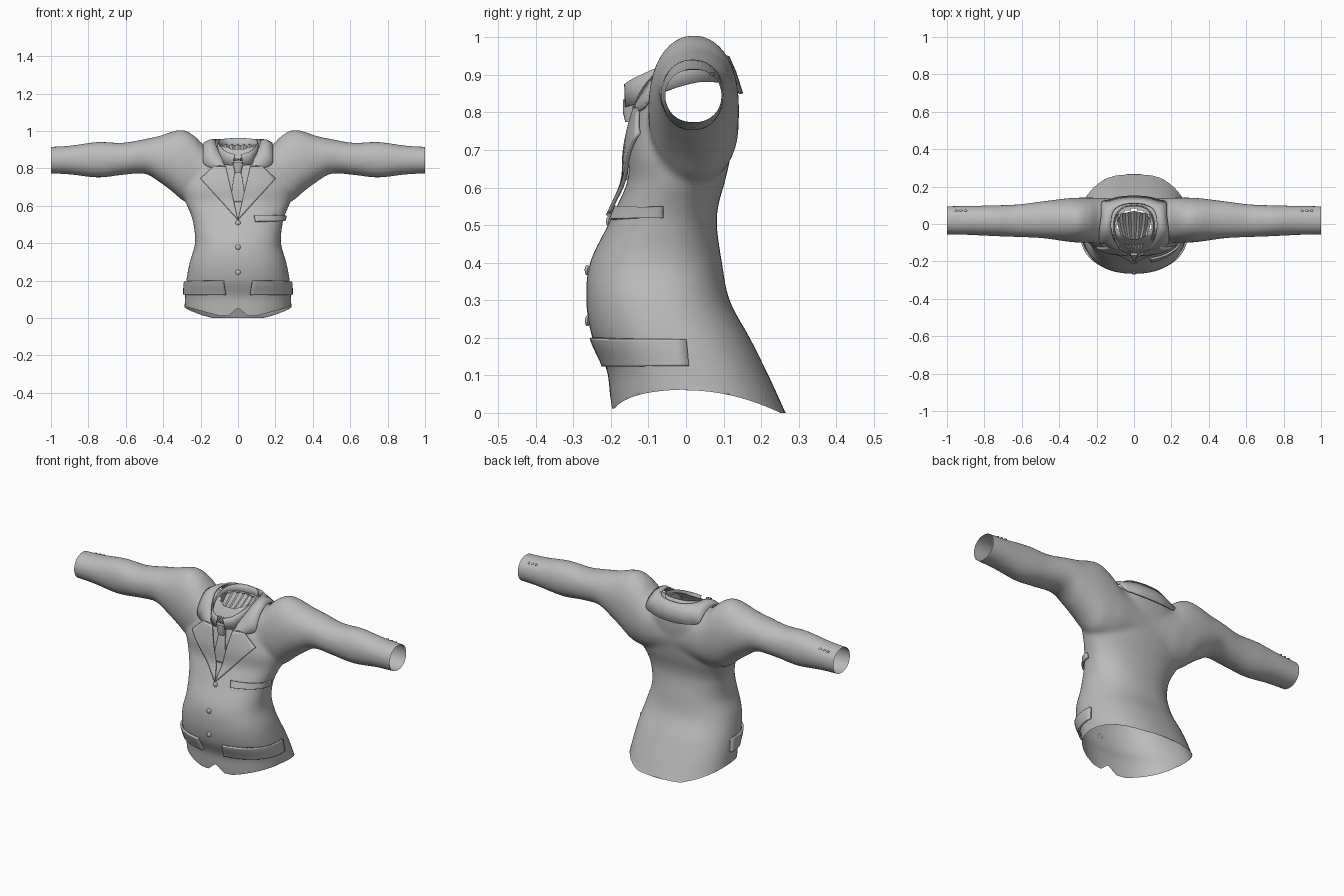
import bpy, bmesh, math
from mathutils import Vector
from mathutils.bvhtree import BVHTree

cube = bpy.data.objects.get("Cube")
if cube:
    bpy.data.objects.remove(cube, do_unlink=True)

cloth = bpy.data.materials.new("grey_cloth")
cloth.use_nodes = True
GREY = (0.5, 0.5, 0.5, 1)
cloth.diffuse_color = GREY
cloth.node_tree.nodes["Principled BSDF"].inputs["Base Color"].default_value = GREY
parts = []


def add_object(name, bm, thickness=0):
    mesh = bpy.data.meshes.new(name)
    bm.to_mesh(mesh)
    bm.free()
    mesh.materials.append(cloth)
    obj = bpy.data.objects.new(name, mesh)
    bpy.context.collection.objects.link(obj)
    if thickness:
        mod = obj.modifiers.new("thickness", "SOLIDIFY")
        mod.thickness, mod.offset = thickness, 0
    parts.append(obj)
    return obj


def spline(rows, steps):
    """Smooth curve through rows of numbers."""
    out = []
    last = len(rows) - 1
    for i in range(last):
        a, b, c, d = [Vector(rows[min(max(k, 0), last)]) for k in range(i - 1, i + 3)]
        for s in range(steps):
            t = s / steps
            out.append(b + (c - a) * t / 2 + (a * 2 - b * 5 + c * 4 - d) * t * t / 2
                       + (b * 3 - a - c * 3 + d) * t ** 3 / 2)
    return out + [Vector(rows[last])]


def skin(bm, rows, ring=False):
    """Quads between rows of points; rings are capped at both ends."""
    verts = [[bm.verts.new(p) for p in row] for row in rows]
    n = len(rows[0])
    for lower, upper in zip(verts, verts[1:]):
        for j in range(n if ring else n - 1):
            k = (j + 1) % n
            bm.faces.new((lower[j], lower[k], upper[k], upper[j]))
    if ring:
        bm.faces.new(verts[0])
        bm.faces.new(verts[-1])
    bmesh.ops.recalc_face_normals(bm, faces=bm.faces)


def oval(n=40, power=2.3):
    for i in range(n):
        a = math.tau * i / n
        c, s = math.cos(a), math.sin(a)
        yield (math.copysign(abs(c) ** (2 / power), c), math.copysign(abs(s) ** (2 / power), s))


# Torso: height, half width, front, back
torso = [(-.1, .295, -.19, .31), (.05, .287, -.203, .243), (.12, .283, -.213, .21),
         (.2, .277, -.25, .17), (.3, .258, -.266, .116), (.4, .23, -.256, .096),
         (.5, .238, -.208, .082), (.56, .255, -.18, .088), (.62, .28, -.155, .105),
         (.7, .295, -.152, .122), (.8, .26, -.13, .137), (.87, .2, -.1, .137),
         (.92, .13, -.07, .115)]
# Sleeve and shoulder: distance from middle, bottom, top, front, back
sleeve = [(0, .62, .9, -.085, .13), (.1, .62, .905, -.09, .135), (.18, .61, .925, -.1, .14),
          (.23, .61, .972, -.1, .141), (.29, .625, 1.005, -.1, .141),
          (.35, .675, .998, -.095, .138), (.42, .727, .974, -.085, .13),
          (.5, .772, .957, -.075, .12), (.62, .765, .937, -.07, .105),
          (.75, .751, .942, -.065, .1), (.9, .768, .922, -.058, .097),
          (1.05, .774, .914, -.055, .095)]

bm = bmesh.new()
skin(bm, [[(w * c, (f + b) / 2 + (b - f) / 2 * s, z) for c, s in oval()]
          for z, w, f, b in spline(torso, 4)], ring=True)
half = spline(sleeve, 4)
full = [(-r[0], *r[1:]) for r in reversed(half[1:])] + [tuple(r) for r in half]
skin(bm, [[(x, (f + b) / 2 + (b - f) / 2 * c, (lo + hi) / 2 + (hi - lo) / 2 * s)
           for c, s in oval(power=2.1)] for x, lo, hi, f, b in full], ring=True)
jacket = add_object("jacket_body", bm)
mod = jacket.modifiers.new("blend", "REMESH")
mod.mode, mod.voxel_size = "VOXEL", .011
mod = jacket.modifiers.new("soften", "SMOOTH")
mod.factor, mod.iterations = .5, 8
bpy.context.view_layer.update()
blended = bpy.data.meshes.new_from_object(jacket.evaluated_get(bpy.context.evaluated_depsgraph_get()))
jacket.modifiers.clear()


def hem(x, y):
    if y > 0:
        return max(0, .06 - .95 * y * y)
    a = abs(x)
    return .012 + (max(0, .05 - a) * .85 if a < .1 else (a - .1) * .27)


# Open the hem, cuffs and neck
bm = bmesh.new()
bm.from_mesh(blended)
tree = BVHTree.FromBMesh(bm)


def outside(v):
    x, y, z = v.co
    neck = z > .8 and (x / .1) ** 2 + (y / .085) ** 2 < 1
    return abs(x) > 1 or z < hem(x, y) or neck


cut = [f for f in bm.faces if all(outside(v) for v in f.verts)]
bmesh.ops.delete(bm, geom=cut, context="FACES")
for v in bm.verts:
    v.co.x = min(1, max(-1, v.co.x))
    v.co.z = max(v.co.z, hem(v.co.x, v.co.y))
bm.to_mesh(jacket.data)
bm.free()
jacket.data.materials.clear()
jacket.data.materials.append(cloth)


def on_cloth(u, z, lift, wrap=False):
    """Point on the jacket, found straight from the front or around the waist."""
    ray = Vector((-math.sin(u), math.cos(u), 0)) if wrap else Vector((0, 1, 0))
    start = Vector((0, -.03, z)) - ray if wrap else Vector((u, -1, z))
    hit = tree.ray_cast(start, ray)[0]
    if hit is None:
        hit = Vector((u, -.1, z))
    return hit - ray * lift


def patch(name, corners, lift=.008, thickness=.01, wrap=False, n=14):
    a, b, c, d = [Vector(p) for p in corners]
    rows = []
    for i in range(n + 1):
        left, right = a.lerp(d, i / n), b.lerp(c, i / n)
        rows.append([on_cloth(*left.lerp(right, j / n), lift, wrap) for j in range(n + 1)])
    bm = bmesh.new()
    skin(bm, rows)
    add_object(name, bm, thickness)


# Lapels and hip pockets on both sides, chest pocket on the left
for side, s in (("left", 1), ("right", -1)):
    patch(side + "_lapel", [(0, .525), (.2 * s, .745), (.13 * s, .81), (.065 * s, .81)], .013)
    patch(side + "_hip_pocket", [(.33 * s, .125), (1.7 * s, .125), (1.68 * s, .195), (.33 * s, .2)],
          wrap=True)
patch("chest_pocket", [(.5, .515), (1.45, .52), (1.45, .548), (.5, .55)], wrap=True)

# Necktie blade and knot
patch("tie", [(-.016, .8), (.016, .8), (.042, .62), (-.042, .62)], .006, .008)
bm = bmesh.new()
skin(bm, [[(w * c, -.148 + d * s, z) for c, s in oval(16, 3)]
          for z, w, d in ((.775, .016, .014), (.8, .022, .02), (.835, .027, .02))], ring=True)
add_object("tie_knot", bm)


def neck_band(name, stations, thickness, fit=False):
    """Band around the neck, mirrored from one side; stations are upper and lower edge."""
    rows = []
    for r in spline([a + b for a, b in stations], 5):
        top, low = Vector(r[:3]), Vector(r[3:])
        if fit:
            spot, normal = tree.find_nearest(low)[:2]
            low = spot + normal * .01
        rows.append([top, top.lerp(low, .5) + Vector((0, 0, .008)), low])
    rows += [[Vector((-p.x, p.y, p.z)) for p in row] for row in reversed(rows[:-1])]
    bm = bmesh.new()
    skin(bm, rows)
    add_object(name, bm, thickness)


neck_band("jacket_collar", [
    ((.065, -.14, .81), (.135, -.13, .805)), ((.1, -.1, .88), (.185, -.1, .83)),
    ((.122, -.02, .945), (.185, -.02, .93)), ((.11, .07, .955), (.17, .12, .88)),
    ((.06, .105, .95), (.09, .15, .855)), ((0, .112, .948), (0, .15, .85))], .008, fit=True)
neck_band("shirt_collar", [
    ((.015, -.162, .875), (.028, -.16, .815)), ((.065, -.135, .892), (.08, -.13, .825)),
    ((.1, -.06, .925), (.108, -.06, .855)), ((.1, .03, .95), (.105, .03, .88)),
    ((.06, .085, .96), (.063, .088, .88)), ((0, .098, .962), (0, .1, .88))], .006)

# Pleated neckcloth fanning from the knot to the back of the collar
bm = bmesh.new()
rows = []
for i in range(11):
    t = i / 10
    width = .025 + .068 * math.sin(t * math.pi / 2)
    rows.append([(width * (j / 6 - 1), -.155 + .225 * t - .02 * t * abs(j / 6 - 1),
                  .845 + .08 * t - .02 * math.sin(t * math.pi) + .006 * (-1) ** j)
                 for j in range(13)])
skin(bm, rows)
add_object("neckcloth", bm)


# Front buttons and small cuff buttons
def button(name, centre, radius, squash):
    bm = bmesh.new()
    bmesh.ops.create_uvsphere(bm, u_segments=16, v_segments=8, radius=radius)
    for v in bm.verts:
        v.co = Vector(a * b for a, b in zip(v.co, squash)) + centre
    add_object(name, bm)


for i, z in enumerate((.51, .38, .245)):
    button(f"front_button_{i + 1}", on_cloth(0, z, .003), .014, (1, .5, 1))
for side, s in (("left", 1), ("right", -1)):
    for i in range(3):
        x = s * (.9 + .025 * i)
        spot = tree.ray_cast(Vector((x, .07, 2)), Vector((0, 0, -1)))[0]
        if spot:
            button(f"{side}_cuff_button_{i + 1}", spot, .008, (1, 1, .5))

# Smooth shading with crisp edges
bpy.ops.object.select_all(action="DESELECT")
for obj in parts:
    obj.select_set(True)
bpy.context.view_layer.objects.active = jacket
bpy.ops.object.shade_smooth_by_angle(angle=math.radians(35))
